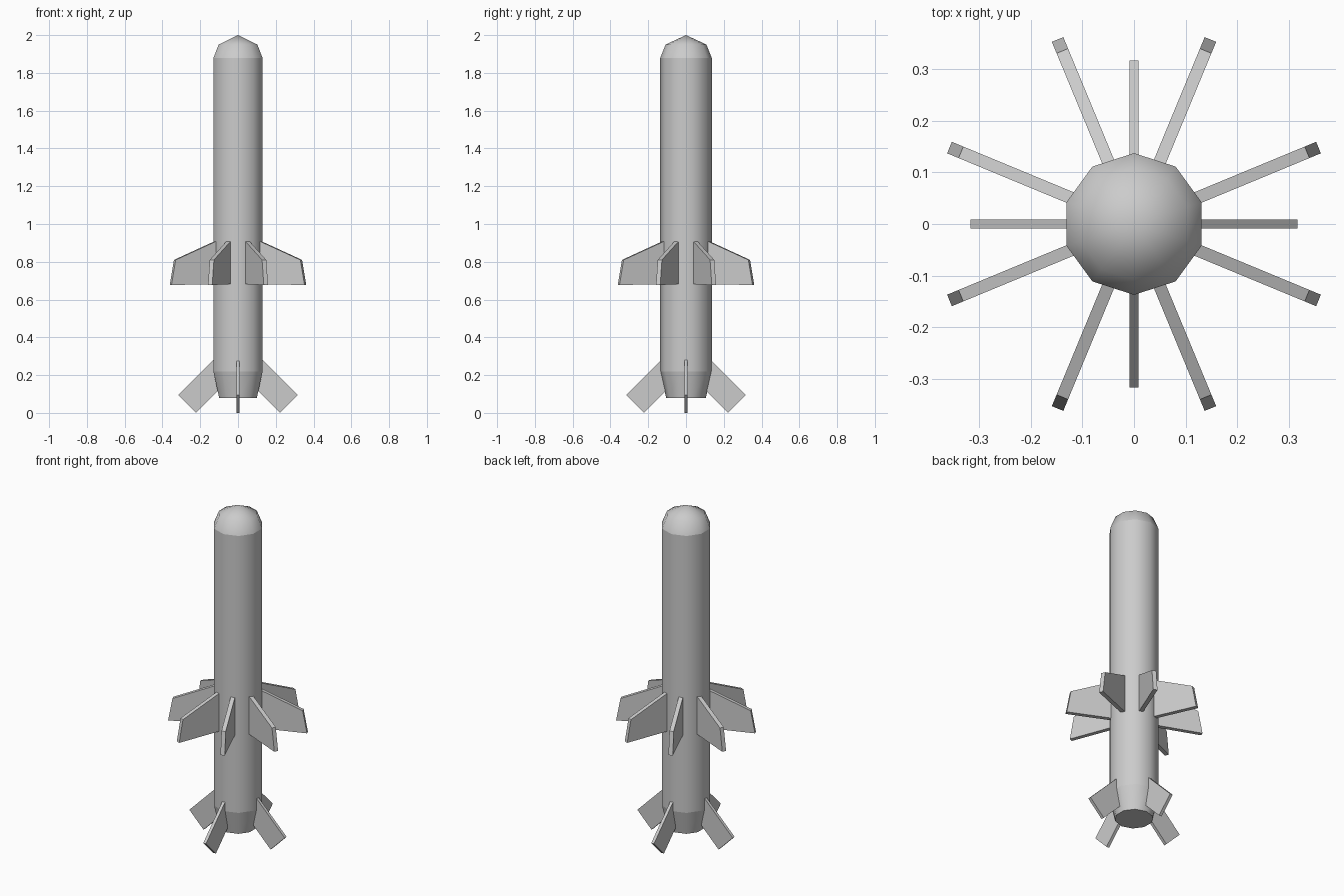
import bpy
from math import sin, cos, pi, radians

if "Cube" in bpy.data.objects:
    bpy.data.objects.remove(bpy.data.objects["Cube"])

SIDES = 10


def make_object(name, verts, faces, smooth=None):
    mesh = bpy.data.meshes.new(name)
    mesh.from_pydata(verts, [], faces)
    obj = bpy.data.objects.new(name, mesh)
    bpy.context.collection.objects.link(obj)
    if smooth:
        bpy.ops.object.select_all(action='DESELECT')
        obj.select_set(True)
        bpy.context.view_layer.objects.active = obj
        bpy.ops.object.shade_smooth_by_angle(angle=radians(smooth))
    return obj


def lathe(name, profile, tip=None, cap_bottom=False):
    """Ten-sided shell through (radius, z) rings, bottom to top."""
    verts, faces = [], []
    for r, z in profile:
        for i in range(SIDES):
            a = pi / 2 + 2 * pi * i / SIDES
            verts.append((r * cos(a), r * sin(a), z))
    for k in range(len(profile) - 1):
        for i in range(SIDES):
            j = (i + 1) % SIDES
            a, b = k * SIDES, (k + 1) * SIDES
            faces.append((a + i, a + j, b + j, b + i))
    if tip is not None:
        verts.append((0, 0, tip))
        a = (len(profile) - 1) * SIDES
        for i in range(SIDES):
            faces.append((a + i, a + (i + 1) % SIDES, len(verts) - 1))
    if cap_bottom:
        faces.append(tuple(reversed(range(SIDES))))
    return make_object(name, verts, faces, smooth=60)


def fin(name, outline, thickness, angle):
    """Flat plate from a clockwise (radius, z) outline, turned about z."""
    n, h = len(outline), thickness / 2
    c, s = cos(angle), sin(angle)
    verts = [(r * c - y * s, r * s + y * c, z)
             for y in (-h, h) for r, z in outline]
    faces = [tuple(reversed(range(n))), tuple(range(n, 2 * n))]
    for i in range(n):
        j = (i + 1) % n
        faces.append((i, j, n + j, n + i))
    return make_object(name, verts, faces)


# Main tube, rounded nose and tapered tail
lathe("body_tube", [(0.137, 0.22), (0.137, 1.878)])
lathe("nose_cap", [(0.137, 1.878), (0.108, 1.95)], tip=2.0)
lathe("tail_cone", [(0.105, 0.08), (0.137, 0.22)], cap_bottom=True)

# Eight mid-body fins
mid_outline = [(0.11, 0.917), (0.362, 0.81), (0.386, 0.677), (0.11, 0.682)]
for i in range(8):
    fin(f"mid_fin_{i + 1}", mid_outline, 0.024, pi / 8 + i * pi / 4)

# Four swept tail fins
tail_outline = [(0.12, 0.29), (0.316, 0.094), (0.222, 0.0), (0.09, 0.132)]
for i in range(4):
    fin(f"tail_fin_{i + 1}", tail_outline, 0.018, i * pi / 2)
